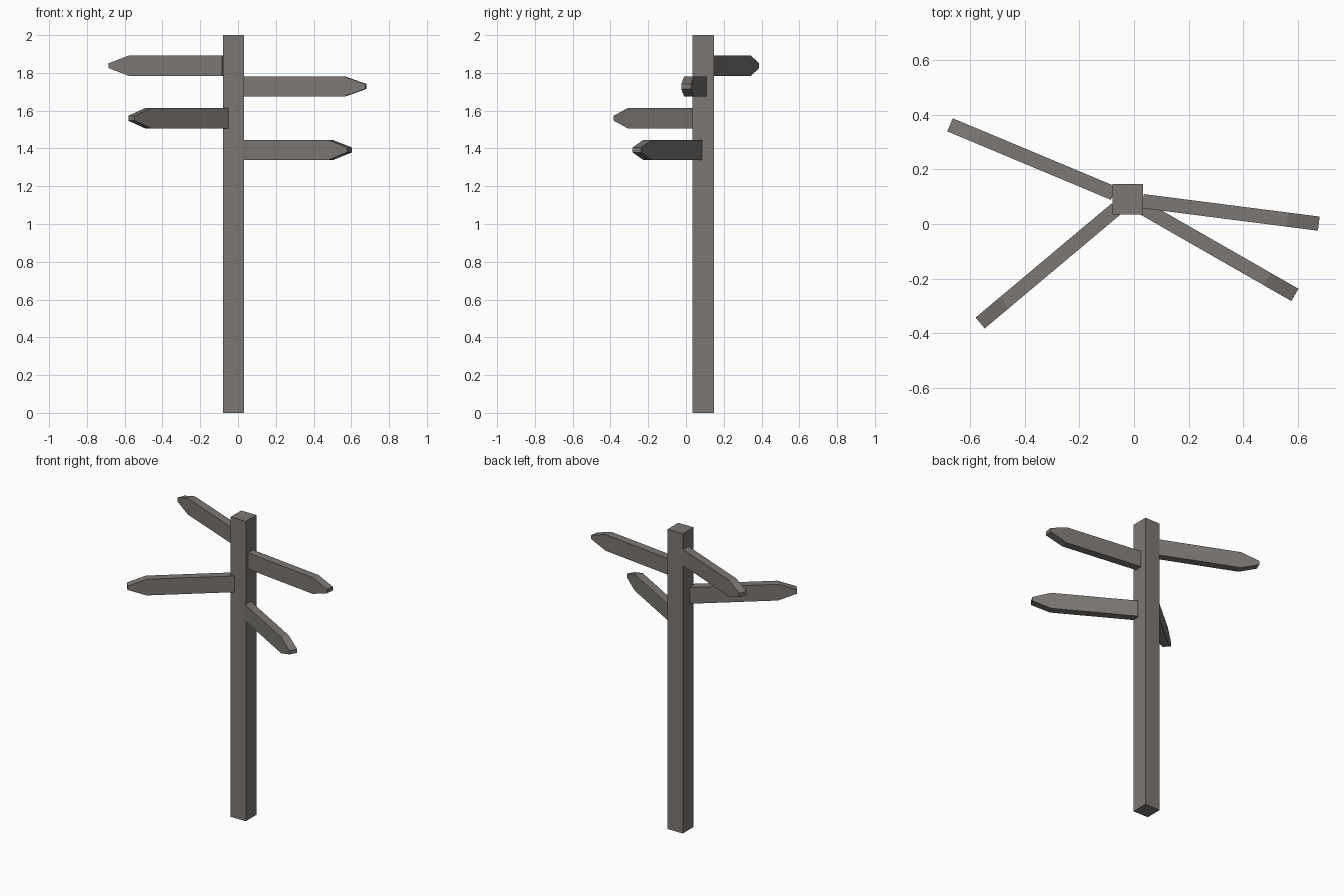
import bpy, bmesh
from math import radians
from mathutils import Matrix, Vector

cube = bpy.data.objects.get("Cube")
if cube:
    bpy.data.objects.remove(cube, do_unlink=True)

COLOUR = (0.2, 0.185, 0.172, 1)
wood = bpy.data.materials.new("grey_wood")
wood.use_nodes = True
wood.diffuse_color = COLOUR
wood.node_tree.nodes["Principled BSDF"].inputs["Base Color"].default_value = COLOUR

AXIS = Vector((-0.023, 0.091, 0))   # centre line of the post


def prism(name, profile, depth, matrix):
    """Extrude a flat profile by depth along local z, then place it."""
    bm = bmesh.new()
    face = bm.faces.new([bm.verts.new((x, y, -depth / 2)) for x, y in profile])
    top = bmesh.ops.extrude_face_region(bm, geom=[face])["geom"]
    verts = [g for g in top if isinstance(g, bmesh.types.BMVert)]
    bmesh.ops.translate(bm, verts=verts, vec=(0, 0, depth))
    bmesh.ops.recalc_face_normals(bm, faces=bm.faces)
    mesh = bpy.data.meshes.new(name)
    bm.to_mesh(mesh)
    bm.free()
    mesh.materials.append(wood)
    obj = bpy.data.objects.new(name, mesh)
    obj.matrix_world = matrix
    bpy.context.collection.objects.link(obj)


# Square post
H = 0.056
prism("post", [(-H, -H), (H, -H), (H, H), (-H, H)], 2,
      Matrix.Translation(AXIS + Vector((0, 0, 1))))

# Pointed boards, radiating from the post
START, SHOULDER, TIP = 0.056, 0.59, 0.706
HALF, BLUNT = 0.054, 0.013
BOARD = [(START, -HALF), (SHOULDER, -HALF), (TIP, -BLUNT),
         (TIP, BLUNT), (SHOULDER, HALF), (START, HALF)]
for name, height, angle in (("board_back_right", 1.838, 157.3),
                            ("board_left", 1.728, -7.3),
                            ("board_front_right", 1.56, 220),
                            ("board_front_left", 1.392, -29.8)):
    prism(name, BOARD, 0.052,
          Matrix.Translation(AXIS + Vector((0, 0, height)))
          @ Matrix.Rotation(radians(angle), 4, "Z")
          @ Matrix.Rotation(radians(90), 4, "X"))
